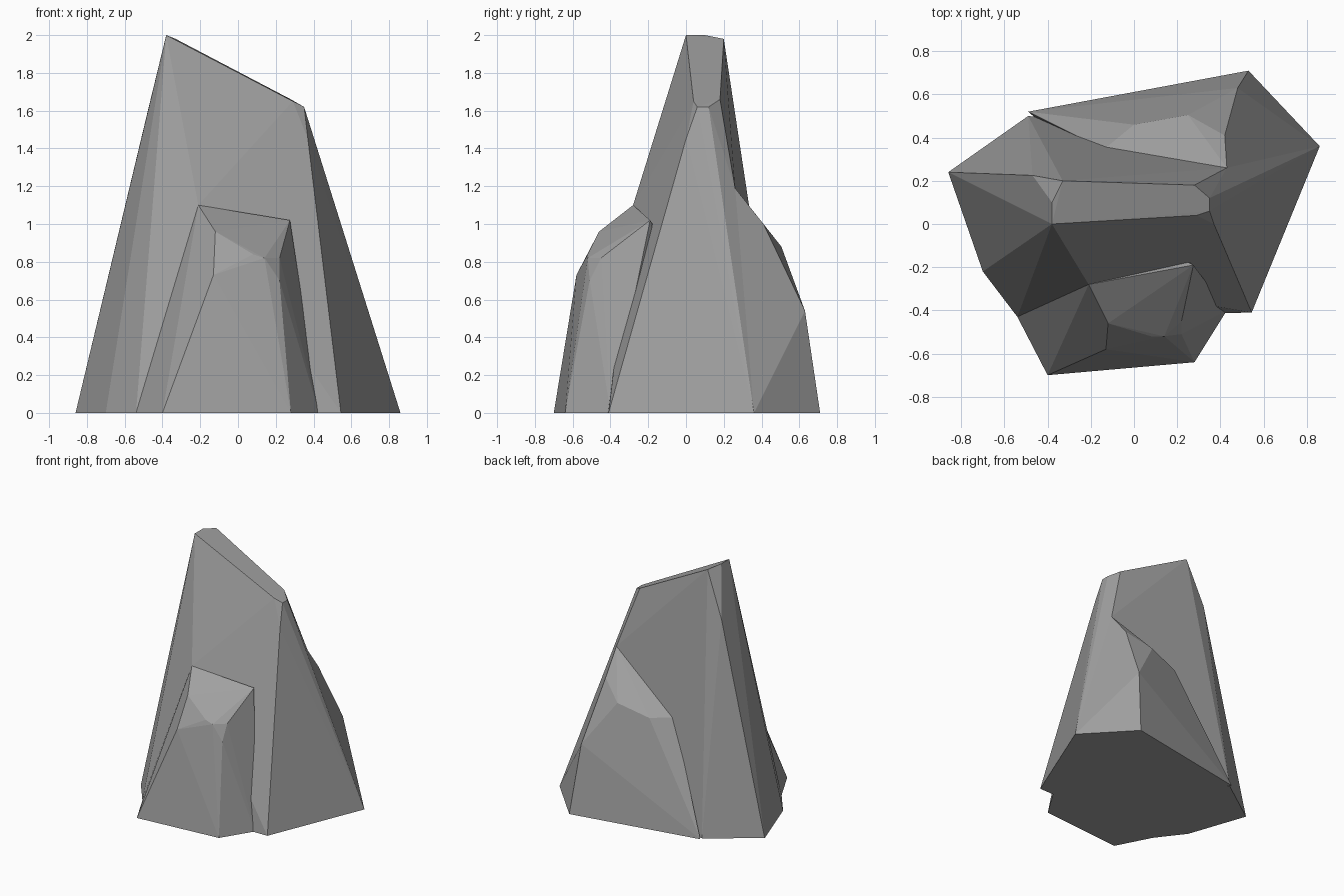
import bpy
import bmesh
import math

default_cube = bpy.data.objects.get("Cube")
if default_cube:
    bpy.data.objects.remove(default_cube, do_unlink=True)

# One plain stone colour
stone = bpy.data.materials.new("stone_grey")
stone.use_nodes = True
colour = (0.35, 0.35, 0.35, 1)
stone.diffuse_color = colour
shader = next(n for n in stone.node_tree.nodes if n.type == "BSDF_PRINCIPLED")
shader.inputs["Base Color"].default_value = colour
shader.inputs["Roughness"].default_value = 0.9


def chiselled_rock(name, ground, corners):
    """Faceted rock: the hull of a ground outline and its upper corners."""
    bm = bmesh.new()
    for x, y in ground:
        bm.verts.new((x, y, 0))
    for corner in corners:
        bm.verts.new(corner)
    hull = bmesh.ops.convex_hull(bm, input=bm.verts[:])
    spare = {v for v in hull["geom_interior"] + hull["geom_unused"]
             if isinstance(v, bmesh.types.BMVert)}
    bmesh.ops.delete(bm, geom=list(spare), context="VERTS")
    # Merge nearly coplanar triangles into broad flat facets
    bmesh.ops.dissolve_limit(bm, angle_limit=math.radians(2),
                             verts=bm.verts[:], edges=bm.edges[:])
    bmesh.ops.recalc_face_normals(bm, faces=bm.faces[:])
    mesh = bpy.data.meshes.new(name)
    bm.to_mesh(mesh)
    bm.free()
    mesh.materials.append(stone)
    rock = bpy.data.objects.new(name, mesh)
    bpy.context.collection.objects.link(rock)
    return rock


# Corners where two rocks meet
front_peak = (-.21, -.28, 1.1)
back_peak = (.43, .26, 1.19)
right_foot = (.86, .36)
left_foot = (-.54, -.43)

# Tall central spire with a sloping crest
chiselled_rock(
    "main_spire",
    [(-.86, .24), (-.7, -.22), left_foot, (.545, -.41), right_foot, (-.49, .5)],
    [(-.38, 0, 2), (-.38, .1, 2), (-.33, .2, 1.98), (-.47, .225, 1.63),
     (.28, .18, 1.66), (.35, .12, 1.62), (.35, .06, 1.62), (.29, .04, 1.65),
     (.37, 0, 1.45), back_peak, front_peak])

# Low boulder leaning on the front
chiselled_rock(
    "front_boulder",
    [left_foot, (-.4, -.7), (.28, -.64), (.43, -.4), (0, 0)],
    [front_peak, (.275, -.19, 1.02), (-.12, -.46, .96), (-.13, -.58, .73),
     (.08, -.52, .84), (.14, -.52, .82), (.22, -.45, .82), (.22, -.51, .7),
     (0, -.05, .8)])

# Broad buttress against the back
chiselled_rock(
    "back_buttress",
    [right_foot, (.53, .71), (-.29, .56), (-.49, .52), (0, .1)],
    [back_peak, (.42, .41, 1), (.25, .505, .88), (0, .46, .81),
     (-.14, .345, .81), (.48, .63, .54), (.1, .2, .7)])
